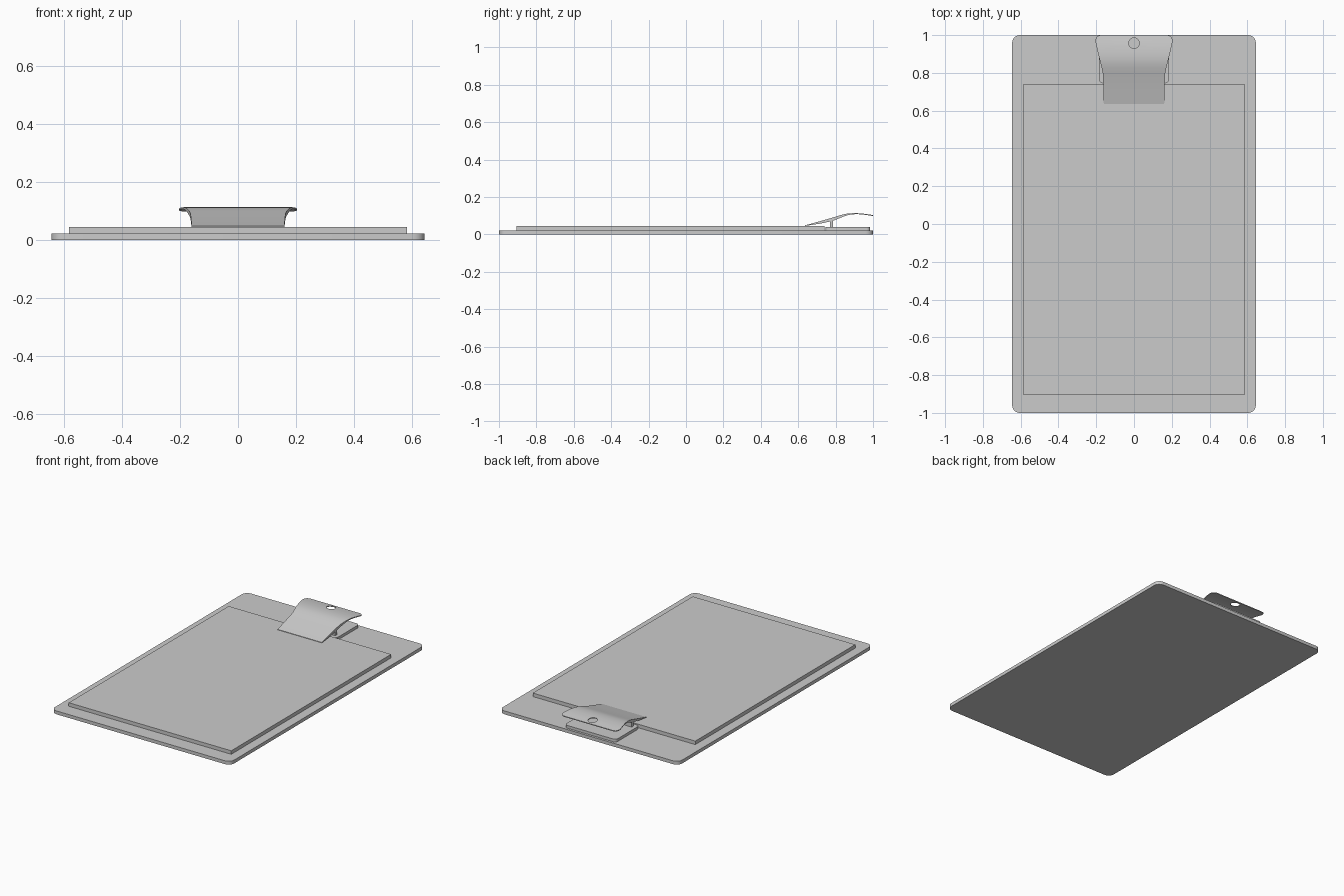
import bpy, bmesh, math

if "Cube" in bpy.data.objects:
    bpy.data.objects.remove(bpy.data.objects["Cube"])


def mesh_object(name, bm):
    bmesh.ops.recalc_face_normals(bm, faces=bm.faces[:])
    me = bpy.data.meshes.new(name)
    bm.to_mesh(me)
    bm.free()
    ob = bpy.data.objects.new(name, me)
    bpy.context.collection.objects.link(ob)
    return ob


def smooth(ob):
    bpy.ops.object.select_all(action='DESELECT')
    ob.select_set(True)
    bpy.context.view_layer.objects.active = ob
    bpy.ops.object.shade_smooth_by_angle(angle=math.radians(30))


def slab(name, x, y0, y1, z0, z1, radius=0.0):
    """Flat plate centred on x = 0, with optional rounded vertical corners."""
    bm = bmesh.new()
    vs = [bm.verts.new((sx, sy, z0)) for sx, sy in ((-x, y0), (x, y0), (x, y1), (-x, y1))]
    face = bm.faces.new(vs)
    top = bmesh.ops.extrude_face_region(bm, geom=[face])['geom']
    for v in top:
        if isinstance(v, bmesh.types.BMVert):
            v.co.z = z1
    if radius:
        edges = [e for e in bm.edges if abs(e.verts[0].co.z - e.verts[1].co.z) > 1e-5]
        bmesh.ops.bevel(bm, geom=edges, offset=radius, segments=6, profile=0.5, affect='EDGES')
    ob = mesh_object(name, bm)
    if radius:
        smooth(ob)
    return ob


# Backing board, paper stack, clip mount and hinge wall
slab("board", 0.645, -1.0, 1.0, 0.0, 0.022, 0.04)
slab("paper_stack", 0.585, -0.905, 0.74, 0.022, 0.045)
slab("clip_base", 0.185, 0.745, 0.985, 0.022, 0.04, 0.02)
slab("clip_hinge", 0.16, 0.77, 0.787, 0.04, 0.078)

# Clip lever: cross-sections along y (y, half width, top z, bottom z)
sections = [
    (0.635, 0.160, 0.048, 0.045), (0.715, 0.162, 0.070, 0.057),
    (0.785, 0.164, 0.090, 0.072), (0.805, 0.166, 0.0965, 0.080),
    (0.83, 0.172, 0.104, 0.090), (0.85, 0.177, 0.109, 0.098),
    (0.87, 0.182, 0.112, 0.104), (0.895, 0.188, 0.1135, 0.1075),
    (0.92, 0.194, 0.113, 0.108), (0.945, 0.200, 0.111, 0.106),
    (0.965, 0.204, 0.1085, 0.1035), (0.978, 0.203, 0.1065, 0.1015),
    (0.989, 0.198, 0.105, 0.100), (0.996, 0.190, 0.104, 0.099),
    (1.0, 0.178, 0.1035, 0.0985),
]
bm = bmesh.new()
rings = [[bm.verts.new(p) for p in ((-w, y, zb), (w, y, zb), (w, y, zt), (-w, y, zt))]
         for y, w, zt, zb in sections]
for a, b in zip(rings, rings[1:]):
    for i in range(4):
        j = (i + 1) % 4
        bm.faces.new((a[i], a[j], b[j], b[i]))
bm.faces.new(rings[0])
bm.faces.new(rings[-1])
clip = mesh_object("clip_lever", bm)

# Hanging hole through the clip
bpy.ops.mesh.primitive_cylinder_add(vertices=32, radius=0.028, depth=0.06, location=(0, 0.958, 0.107))
cutter = bpy.context.object
cutter.name = "hole_cutter"
cutter.hide_render = True
mod = clip.modifiers.new("hole", 'BOOLEAN')
mod.operation = 'DIFFERENCE'
mod.solver = 'EXACT'
mod.object = cutter
bpy.context.view_layer.objects.active = clip
bpy.ops.object.modifier_apply(modifier=mod.name)
bpy.data.objects.remove(cutter)
smooth(clip)
